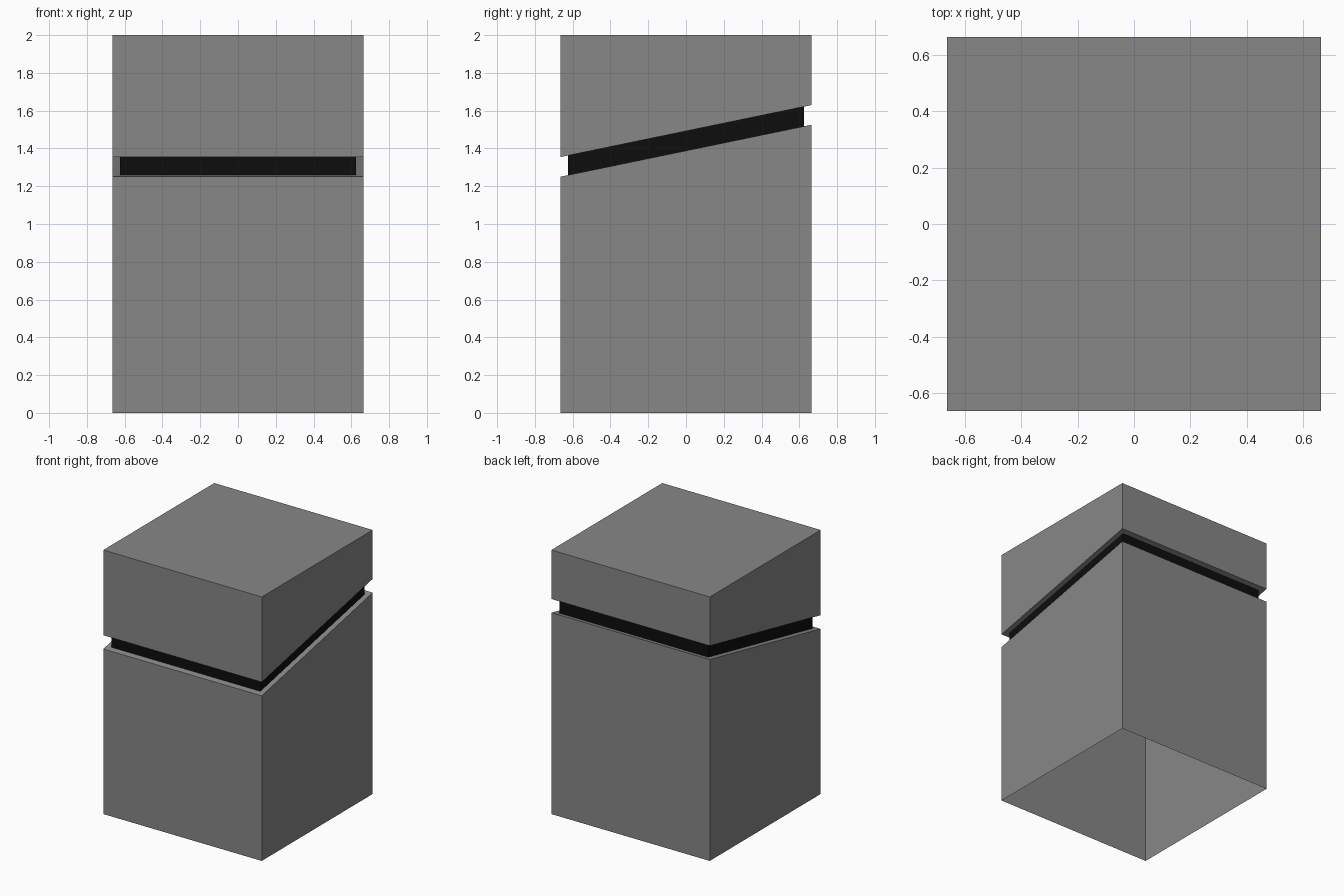
import bpy
import bmesh

default_cube = bpy.data.objects.get("Cube")
if default_cube:
    bpy.data.objects.remove(default_cube, do_unlink=True)

OUTER, INNER = 0.664, 0.624    # half widths of the box and of the seam
LOW, HIGH = 1.388, 1.492       # seam heights at the centre
SLOPE = 0.207                  # the seam rises towards the back


def make_material(name, value):
    mat = bpy.data.materials.new(name)
    color = (value, value, value, 1)
    mat.diffuse_color = color
    mat.use_nodes = True
    bsdf = next(n for n in mat.node_tree.nodes if n.type == 'BSDF_PRINCIPLED')
    bsdf.inputs["Base Color"].default_value = color
    return mat


def make_shell(name, rings, mat, cap=False):
    """Bridge square rings given as (half width, height, slope)."""
    bm = bmesh.new()
    loops = []
    for half, height, slope in rings:
        corners = [(-half, -half), (half, -half), (half, half), (-half, half)]
        loops.append([bm.verts.new((x, y, height + slope * y)) for x, y in corners])
    for a, b in zip(loops, loops[1:]):
        for i in range(4):
            j = (i + 1) % 4
            bm.faces.new((a[i], a[j], b[j], b[i]))
    if cap:
        bm.faces.new(loops[-1])
    mesh = bpy.data.meshes.new(name)
    bm.to_mesh(mesh)
    bm.free()
    mesh.materials.append(mat)
    obj = bpy.data.objects.new(name, mesh)
    bpy.context.collection.objects.link(obj)
    return obj


gray = make_material("mid gray", 0.245)
black = make_material("near black", 0.004)

# Open-bottomed body with a sloping ledge around its rim
make_shell("body", [(OUTER, 0, 0), (OUTER, LOW, SLOPE), (INNER, LOW, SLOPE)], gray)

# Recessed dark band between body and lid
make_shell("seam_band", [(INNER, LOW, SLOPE), (INNER, HIGH, SLOPE)], black)

# Lid with a sloping underside lip and a flat top
make_shell("lid", [(INNER, HIGH, SLOPE), (OUTER, HIGH, SLOPE), (OUTER, 2, 0)], gray, cap=True)
